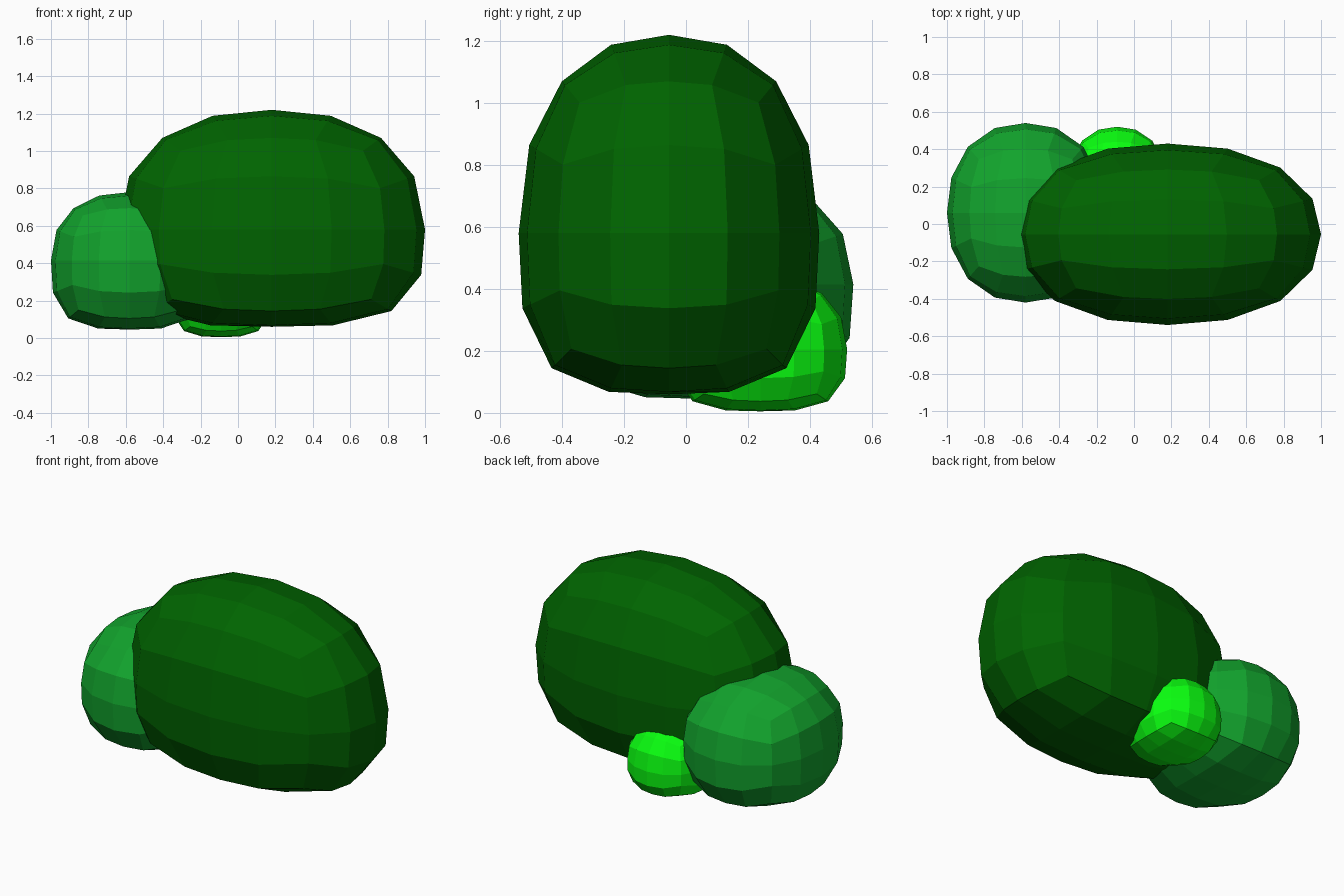
import bpy, bmesh, math

if "Cube" in bpy.data.objects:
    bpy.data.objects.remove(bpy.data.objects["Cube"])


def leafy_mound(name, centre, radius, depth, color):
    """Faceted cube-sphere with a full rounded top and a squarer, flattened underside."""
    bm = bmesh.new()
    bmesh.ops.create_cube(bm, size=2)
    bmesh.ops.subdivide_edges(bm, edges=bm.edges[:], cuts=3, use_grid_fill=True)
    for v in bm.verts:
        # Equal-angle spacing, then project onto a slightly squared unit ball
        for i in range(3):
            v.co[i] = math.tan(v.co[i] * math.pi / 4)
        v.co.normalize()
        v.co.z *= 1.25 - 0.25 * abs(v.co.z)
        below = v.co.z < -1e-4
        n, m = (3.3 if below else 2.3), 2.25
        r = (abs(v.co.x) ** m + abs(v.co.y) ** m) ** (1 / m)
        v.co *= (r ** n + abs(v.co.z) ** n) ** (-1 / n)
        v.co.x *= radius[0]
        v.co.y *= radius[1]
        v.co.z *= depth if below else radius[2]
    bmesh.ops.recalc_face_normals(bm, faces=bm.faces[:])
    mesh = bpy.data.meshes.new(name)
    bm.to_mesh(mesh)
    bm.free()
    mat = bpy.data.materials.new(name + "_green")
    mat.diffuse_color = (*color, 1)
    mat.use_nodes = True
    mat.node_tree.nodes["Principled BSDF"].inputs["Base Color"].default_value = mat.diffuse_color
    mesh.materials.append(mat)
    obj = bpy.data.objects.new(name, mesh)
    obj.location = centre
    bpy.context.collection.objects.link(obj)
    return obj


# Three overlapping clumps of the bush
leafy_mound("large_bush", (0.18, -0.055, 0.58), (0.82, 0.485, 0.64), 0.52, (0.0, 0.127, 0.0))
leafy_mound("medium_bush", (-0.58, 0.06, 0.415), (0.42, 0.48, 0.365), 0.37, (0.006, 0.37, 0.026))
leafy_mound("small_bush", (-0.09, 0.24, 0.205), (0.255, 0.28, 0.235), 0.2, (0.003, 1.0, 0.005))
